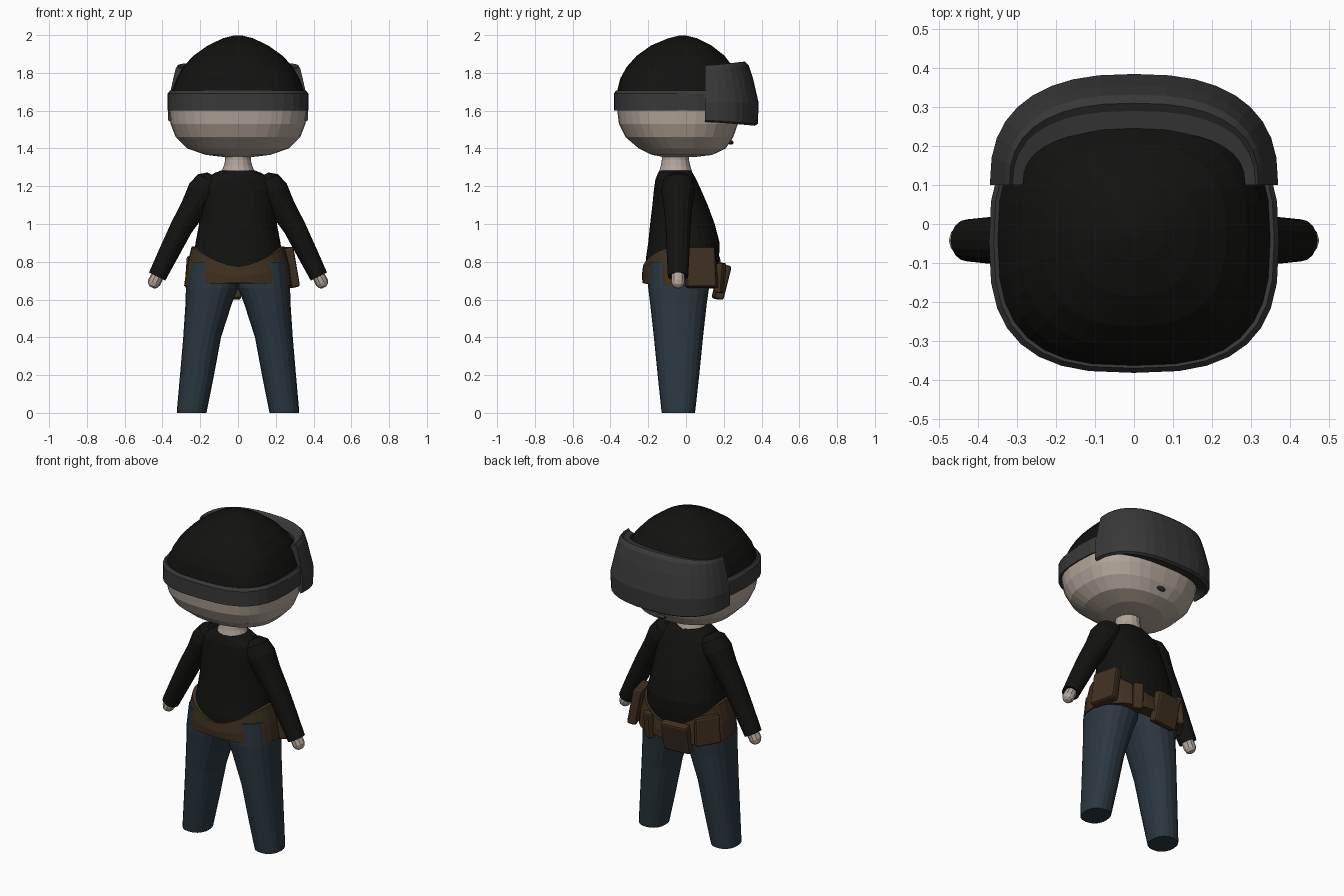
import bpy, bmesh, math
from math import sin, cos, pi
from mathutils import Vector, Euler

if "Cube" in bpy.data.objects:
    bpy.data.objects.remove(bpy.data.objects["Cube"])


def material(name, r, g, b):
    m = bpy.data.materials.new(name)
    m.diffuse_color = (r, g, b, 1)
    m.use_nodes = True
    m.node_tree.nodes["Principled BSDF"].inputs["Base Color"].default_value = m.diffuse_color
    return m


BLACK = material("black_cloth", .006, .006, .005)
GREY = material("dark_grey", .04, .04, .04)
SKIN = material("skin", .45, .38, .32)
DENIM = material("denim", .024, .038, .052)
LEATHER = material("leather", .05, .03, .014)


def finish(name, bm, mat):
    bmesh.ops.recalc_face_normals(bm, faces=bm.faces)
    me = bpy.data.meshes.new(name)
    bm.to_mesh(me)
    bm.free()
    ob = bpy.data.objects.new(name, me)
    bpy.context.collection.objects.link(ob)
    me.materials.append(mat)
    return ob


def loft(name, rings, mat, around=True, tube=False):
    """Skin rings; around closes each ring, tube joins last ring to first."""
    bm = bmesh.new()
    vs = [[bm.verts.new(p) for p in r] for r in rings]
    n = len(vs[0])
    pairs = list(zip(vs, vs[1:])) + ([(vs[-1], vs[0])] if tube else [])
    for a, b in pairs:
        for i in range(n if around else n - 1):
            j = (i + 1) % n
            bm.faces.new((a[i], a[j], b[j], b[i]))
    if not tube:
        bm.faces.new(vs[0])
        bm.faces.new(vs[-1])
    elif not around:
        bm.faces.new([v[0] for v in vs])
        bm.faces.new([v[-1] for v in vs])
    return finish(name, bm, mat)


def power(v, n):
    return math.copysign(abs(v) ** (2 / n), v)


def oval(z, a, back, front, n=2.0, sides=32, cx=0):
    cy, b = (back + front) / 2, (front - back) / 2
    ang = [2 * pi * i / sides for i in range(sides)]
    return [(cx + a * power(cos(t), n), cy + b * power(sin(t), n), z) for t in ang]


# Head
loft("head", [oval(*r, n) for r, n in [
    ((1.355, .08, -.12, .05), 2.1), ((1.366, .17, -.18, .14), 2.2),
    ((1.40, .27, -.25, .21), 2.3), ((1.46, .33, -.32, .25), 2.5),
    ((1.53, .357, -.355, .275), 2.6), ((1.60, .364, -.364, .285), 2.7),
    ((1.68, .355, -.36, .28), 2.7)]], SKIN)

# Cap
loft("cap", [oval(*r, n) for r, n in [
    ((1.65, .36, -.366, .285), 2.8), ((1.71, .348, -.363, .282), 2.8),
    ((1.77, .325, -.348, .275), 2.7), ((1.83, .292, -.315, .25), 2.6),
    ((1.89, .237, -.262, .205), 2.5), ((1.945, .16, -.185, .135), 2.3),
    ((1.983, .08, -.095, .06), 2.1), ((1.998, .02, -.035, 0), 2)]], BLACK)

# Headset strap
loft("strap", [oval(*r, 2.8) for r in [
    (1.60, .345, -.35, .27), (1.60, .372, -.382, .29),
    (1.69, .372, -.382, .29), (1.707, .36, -.37, .285),
    (1.70, .34, -.345, .27)]], GREY, tube=True)

# Headset visor: arc sections (half width, depth, height)
profile = [(.33, .16, 1.56), (.355, .265, 1.52), (.37, .28, 1.53), (.37, .285, 1.64),
           (.345, .255, 1.77), (.33, .232, 1.84), (.32, .21, 1.86),
           (.312, .19, 1.845), (.285, .14, 1.835)]
rings = []
for a, b, z in profile:
    arc = [pi * i / 18 for i in range(19)]
    rings.append([(a * power(cos(t), 2.5), .10 + b * power(max(sin(t), 0), 2.5),
                   1.69 + (z - 1.69) * (.88 + .12 * sin(t))) for t in arc])
loft("visor", rings, GREY, around=False, tube=True)

# Mouth
bm = bmesh.new()
bmesh.ops.create_uvsphere(bm, u_segments=12, v_segments=6, radius=1)
bmesh.ops.scale(bm, vec=(.03, .015, .012), verts=bm.verts)
bmesh.ops.translate(bm, vec=(0, .237, 1.432), verts=bm.verts)
finish("mouth", bm, GREY)

# Neck
loft("neck", [oval(*r, 2, 16) for r in [
    (1.25, .10, -.15, .035), (1.285, .085, -.14, .03), (1.31, .074, -.133, .022),
    (1.34, .068, -.128, .016), (1.40, .07, -.13, .02)]], SKIN)

# Shirt body
loft("shirt", [oval(*r, 2.3) for r in [
    (.74, .23, -.215, .165), (.82, .235, -.212, .175), (.90, .225, -.2, .178),
    (1.0, .206, -.19, .152), (1.1, .197, -.178, .115), (1.18, .192, -.17, .08),
    (1.235, .175, -.162, .055), (1.27, .125, -.148, .035), (1.283, .09, -.14, .028)]], BLACK)


def limb(name, stations, mat, side, sides=16):
    """Tube down an arm: stations are (x, z, in-plane radius, y radius)."""
    d = Vector((.45, 0, -.9)).normalized()
    u = Vector((d.z, 0, -d.x))
    rings = []
    for x, z, r, ry in stations:
        c = Vector((x, -.042, z))
        ring = [c + u * r * cos(2 * pi * i / sides) + Vector((0, ry * sin(2 * pi * i / sides), 0))
                for i in range(sides)]
        rings.append([(p.x * side, p.y, p.z) for p in ring])
    return loft(name, rings, mat)


for side, tag in ((1, "right"), (-1, "left")):
    # Sleeves
    limb(tag + "_sleeve", [(.125, 1.255, .04, .05), (.145, 1.23, .075, .08),
                           (.18, 1.175, .087, .09), (.235, 1.085, .07, .075),
                           (.30, .98, .06, .066), (.37, .84, .054, .06),
                           (.428, .722, .048, .054), (.424, .73, .03, .035)], BLACK, side)
    # Hands
    limb(tag + "_hand", [(.415, .75, .03, .033), (.43, .718, .034, .036),
                         (.444, .69, .035, .036), (.452, .672, .026, .028),
                         (.456, .664, .012, .014)], SKIN, side, 10)
    # Trouser legs
    loft(tag + "_trouser_leg", [oval(*r, 2.3, 20, cx * side) for r, cx in [
        ((0, .078, -.128, .047), .245), ((.02, .08, -.131, .05), .243),
        ((.2, .09, -.15, .07), .217), ((.4, .1, -.17, .09), .19),
        ((.58, .123, -.19, .11), .155), ((.66, .138, -.2, .122), .138),
        ((.80, .13, -.2, .14), .13)]], DENIM)


# Belt: top edge rises at the hips and dips at front and back
def belt_ring(a, back, front, low, lift):
    return [(x, y, low + lift * (abs(x) / a) ** 1.6 - .025 * max(y, 0) / front)
            for x, y, z in oval(0, a, back, front, 2.3)]


loft("belt", [belt_ring(.215, -.2, .15, .77, .11), belt_ring(.246, -.228, .185, .775, .105),
              belt_ring(.272, -.234, .195, .725, .05), belt_ring(.285, -.23, .195, .688, -.015),
              belt_ring(.23, -.19, .12, .685, 0)], LEATHER, tube=True)


# Pouches: size is width, thickness, height; turn is about z, lean about own width
def pouch(name, loc, size, turn, lean):
    bm = bmesh.new()
    bmesh.ops.create_cube(bm, size=1)
    bmesh.ops.scale(bm, vec=size, verts=bm.verts)
    ob = finish(name, bm, LEATHER)
    ob.location = loc
    ob.rotation_euler = Euler((math.radians(lean), 0, math.radians(turn)))
    mod = ob.modifiers.new("rounded", 'BEVEL')
    mod.width, mod.segments = .012, 2


pouch("hip_pouch", (.268, .075, .77), (.16, .055, .215), -76, 10)
pouch("slim_pouch", (.125, .182, .715), (.06, .04, .16), -25, -5)
pouch("front_pouch", (-.07, .188, .692), (.17, .05, .185), 6, -14)
pouch("side_pouch", (-.225, .115, .745), (.15, .04, .17), 58, 5)
